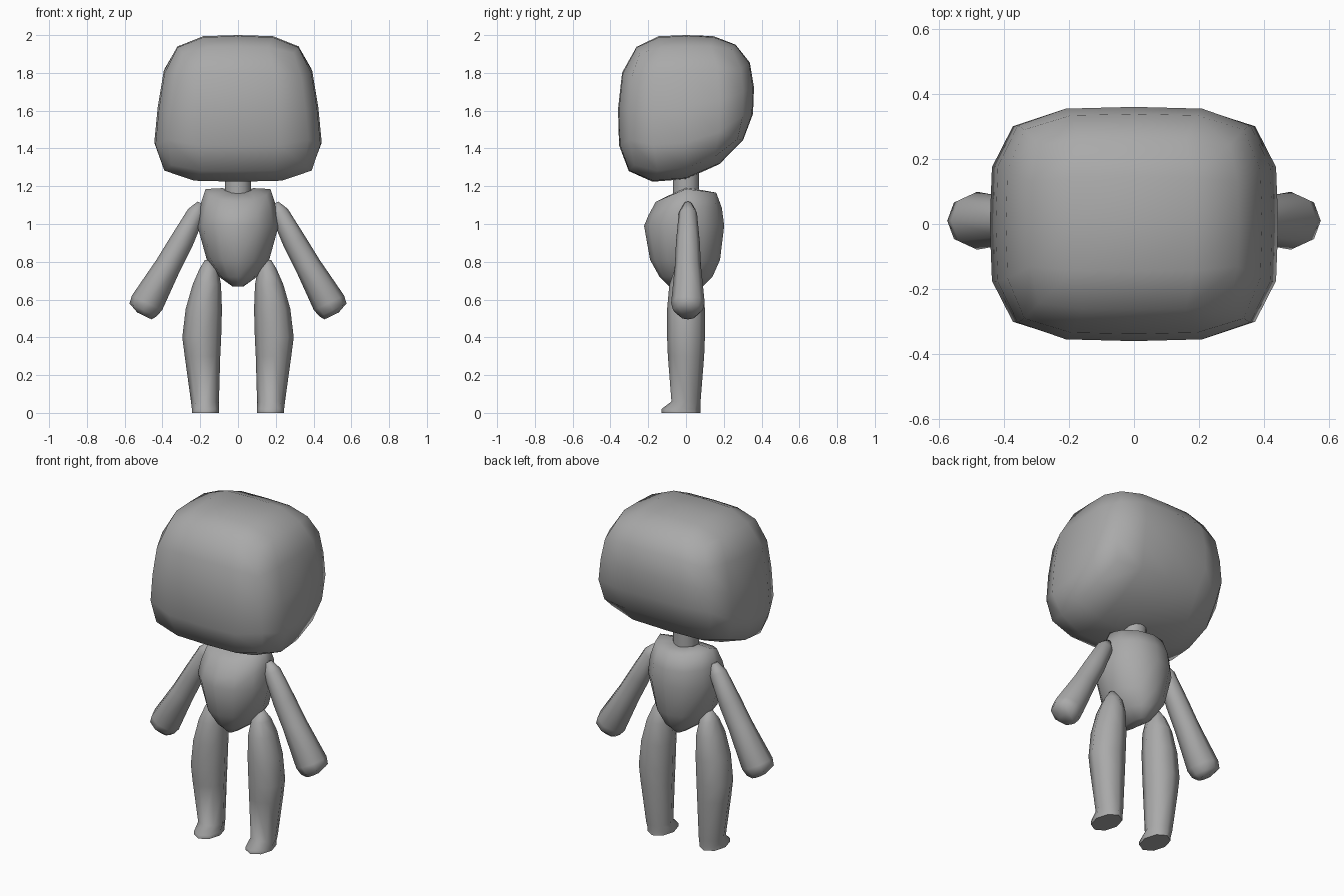
import bpy, bmesh, math
from mathutils import Vector

cube = bpy.data.objects.get("Cube")
if cube:
    bpy.data.objects.remove(cube, do_unlink=True)

grey = bpy.data.materials.new("mid_grey")
grey.use_nodes = True
COLOUR = (0.4, 0.4, 0.4, 1)
grey.diffuse_color = COLOUR
grey.node_tree.nodes["Principled BSDF"].inputs["Base Color"].default_value = COLOUR


def finish(name, bm, angle=70):
    bmesh.ops.recalc_face_normals(bm, faces=bm.faces)
    mesh = bpy.data.meshes.new(name)
    bm.to_mesh(mesh)
    bm.free()
    mesh.materials.append(grey)
    obj = bpy.data.objects.new(name, mesh)
    bpy.context.collection.objects.link(obj)
    bpy.ops.object.select_all(action='DESELECT')
    obj.select_set(True)
    bpy.context.view_layer.objects.active = obj
    bpy.ops.object.shade_smooth_by_angle(angle=math.radians(angle))


def loft(rings, sides, mirror=False, shape=None):
    """Rings are (centre, width axis, half width, half depth); depth runs along y."""
    bm = bmesh.new()
    loops = []
    for centre, axis, rx, ry in rings:
        loop = []
        for i in range(sides):
            a = math.tau * i / sides
            p = Vector(centre) + Vector(axis) * rx * math.cos(a)
            p.y += ry * math.sin(a)
            if shape:
                p = shape(p)
            if mirror:
                p.x = -p.x
            loop.append(bm.verts.new(p))
        loops.append(loop)
    for low, high in zip(loops, loops[1:]):
        for i in range(sides):
            j = (i + 1) % sides
            bm.faces.new((low[i], low[j], high[j], high[i]))
    bm.faces.new(loops[0])
    bm.faces.new(loops[-1])
    return bm


X = (1, 0, 0)

# Head: rounded box, narrower at the top, underside rising toward the back
bm = bmesh.new()
bmesh.ops.create_cube(bm, size=2)
bmesh.ops.subdivide_edges(bm, edges=bm.edges[:], cuts=3, use_grid_fill=True)
for v in bm.verts:
    p = v.co / sum(abs(c) ** 4 for c in v.co) ** 0.25
    y = 0.36 * p.y * (1 - 0.19 * max(0, p.z) ** 2)
    rise = 0.28 * max(0, (y + 0.15) / 0.5) ** 2
    v.co = (0.425 * p.x * (1 - 0.12 * p.z), y,
            2 - 0.391 * (1 - p.z) * (1 - rise))
finish("head", bm, 180)

# Neck
finish("neck", loft([((0, 0, z), X, 0.07, 0.07) for z in (1.1, 1.32)], 12))


# Torso: wedge shaped below, top falling to the chest and slightly to the back
def shoulder_slope(p):
    if p.z > 1:
        fall = 0.42 * max(0, -p.y) + 0.12 * max(0, p.y)
        p.z -= fall * min(1, (p.z - 1) / 0.15)
    return p


torso = [(0.67, 0.03, 0.09, 0), (0.72, 0.1, 0.14, 0), (0.81, 0.165, 0.185, -0.005),
         (0.99, 0.215, 0.212, -0.01), (1.1, 0.2, 0.195, -0.005),
         (1.185, 0.172, 0.16, 0), (1.19, 0.08, 0.08, 0)]
finish("torso", loft([((0, y, z), X, rx, ry) for z, rx, ry, y in torso], 12,
                     shape=shoulder_slope), 180)

# Limb sections: arms (x, z, radius), legs (z, x, half width, half depth, y)
arm = [(0.195, 1.11, 0.02), (0.22, 1.06, 0.048), (0.3, 0.905, 0.063),
       (0.37, 0.78, 0.069), (0.482, 0.582, 0.089), (0.503, 0.545, 0.079),
       (0.495, 0.513, 0.042)]
leg = [(0.81, 0.155, 0.02, 0.02, 0), (0.76, 0.155, 0.05, 0.06, 0),
       (0.68, 0.165, 0.075, 0.088, 0), (0.55, 0.181, 0.096, 0.1, 0),
       (0.4, 0.192, 0.103, 0.1, 0), (0.3, 0.188, 0.094, 0.096, 0),
       (0.06, 0.175, 0.074, 0.077, 0), (0.02, 0.172, 0.072, 0.103, -0.027),
       (0, 0.172, 0.072, 0.103, -0.027)]
across = Vector((0.9, 0, 0.43)).normalized()

for side, flip in (("left", False), ("right", True)):
    finish(side + "_arm", loft([((x, 0.01, z), across, r, r) for x, z, r in arm], 8, flip))
    finish(side + "_leg", loft([((x, y, z), X, rx, ry) for z, x, rx, ry, y in leg], 8, flip))
